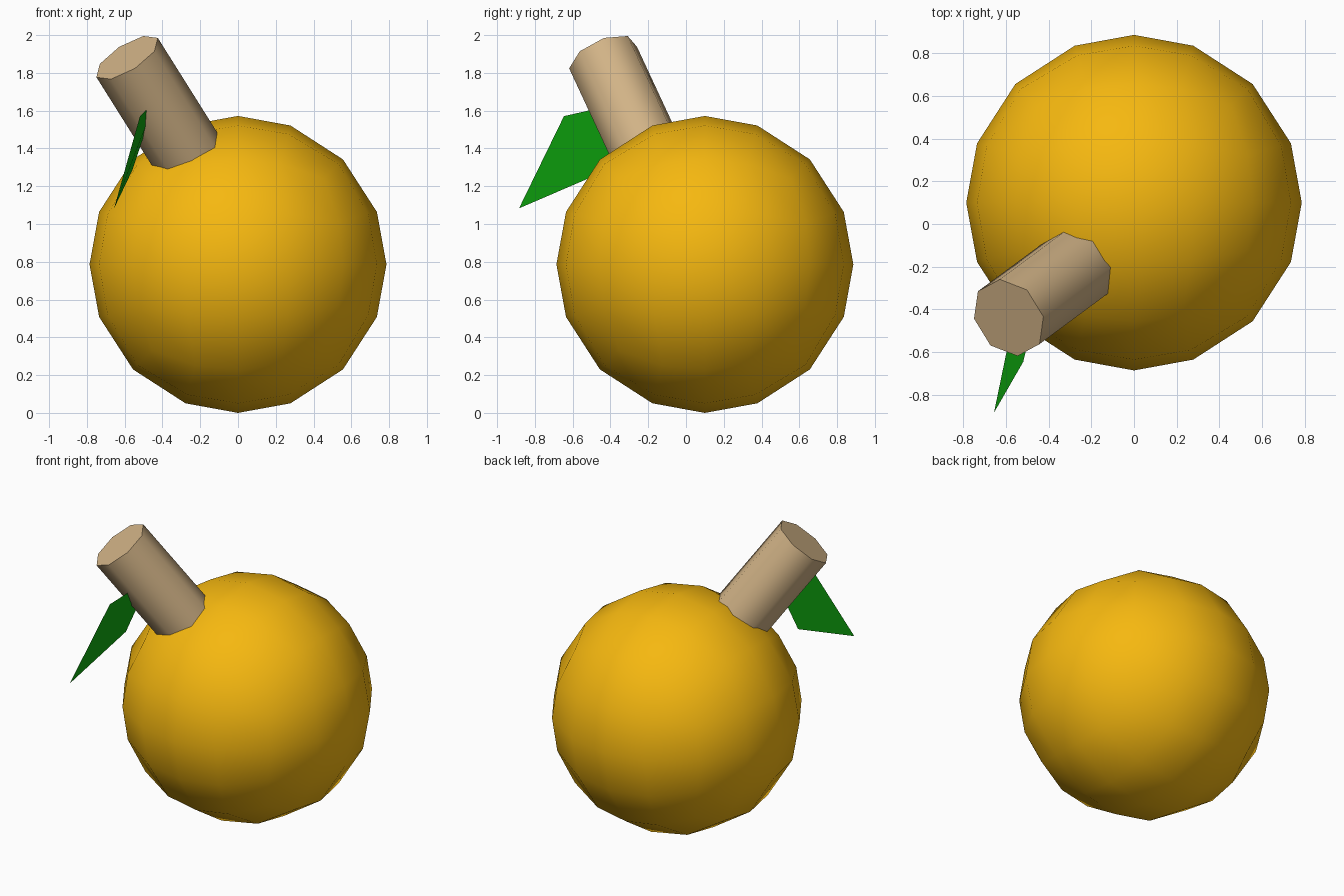
import bpy, bmesh, math
from mathutils import Vector

if "Cube" in bpy.data.objects:
    bpy.data.objects.remove(bpy.data.objects["Cube"])


def finish(name, bm, color, angle=None):
    mesh = bpy.data.meshes.new(name)
    bm.to_mesh(mesh)
    bm.free()
    ob = bpy.data.objects.new(name, mesh)
    bpy.context.collection.objects.link(ob)
    mat = bpy.data.materials.new(name + "_color")
    mat.diffuse_color = (*color, 1)
    mat.use_nodes = True
    mat.node_tree.nodes["Principled BSDF"].inputs["Base Color"].default_value = mat.diffuse_color
    mesh.materials.append(mat)
    if angle:
        bpy.ops.object.select_all(action='DESELECT')
        ob.select_set(True)
        bpy.context.view_layer.objects.active = ob
        bpy.ops.object.shade_smooth_by_angle(angle=math.radians(angle))
    return ob


# Round fruit: a cube cut 4 x 4 per side, mapped onto a sphere
RADIUS = 0.786
bm = bmesh.new()
bmesh.ops.create_cube(bm, size=2)
bmesh.ops.subdivide_edges(bm, edges=bm.edges[:], cuts=3, use_grid_fill=True)
for v in bm.verts:
    a, b, c = (t * t for t in v.co)
    v.co = Vector((v.co.x * math.sqrt(1 - b / 2 - c / 2 + b * c / 3),
                   v.co.y * math.sqrt(1 - c / 2 - a / 2 + c * a / 3),
                   v.co.z * math.sqrt(1 - a / 2 - b / 2 + a * b / 3))) * RADIUS
    v.co += Vector((0, 0.1, RADIUS))
finish("fruit", bm, (0.92, 0.48, 0.005), 60)

# Leaning eight-sided stem, its lower end buried in the fruit
top = Vector((-0.587, -0.439, 1.881))
axis = Vector((-0.495, -0.366, 0.788)).normalized()
u = Vector((0.164, 0.005, 0.104))
u = (u - axis * u.dot(axis)).normalized()
w = axis.cross(u)
bm = bmesh.new()
rings = []
for centre in (top - axis * 0.75, top):
    rings.append([bm.verts.new(centre + 0.193 * (u * math.cos(k * math.pi / 4)
                                                 + w * math.sin(k * math.pi / 4)))
                  for k in range(8)])
low, high = rings
for k in range(8):
    n = (k + 1) % 8
    bm.faces.new((low[k], low[n], high[n], high[k]))
bm.faces.new(high)
bm.faces.new(low[::-1])
finish("stem", bm, (0.64, 0.45, 0.24), 60)

# Flat kite-shaped leaf growing out of the stem
bm = bmesh.new()
bm.faces.new([bm.verts.new(p) for p in ((-0.656, -0.884, 1.083),
                                        (-0.559, -0.414, 1.285),
                                        (-0.44, -0.32, 1.645),
                                        (-0.519, -0.646, 1.571))])
finish("leaf", bm, (0.005, 0.42, 0.005))
